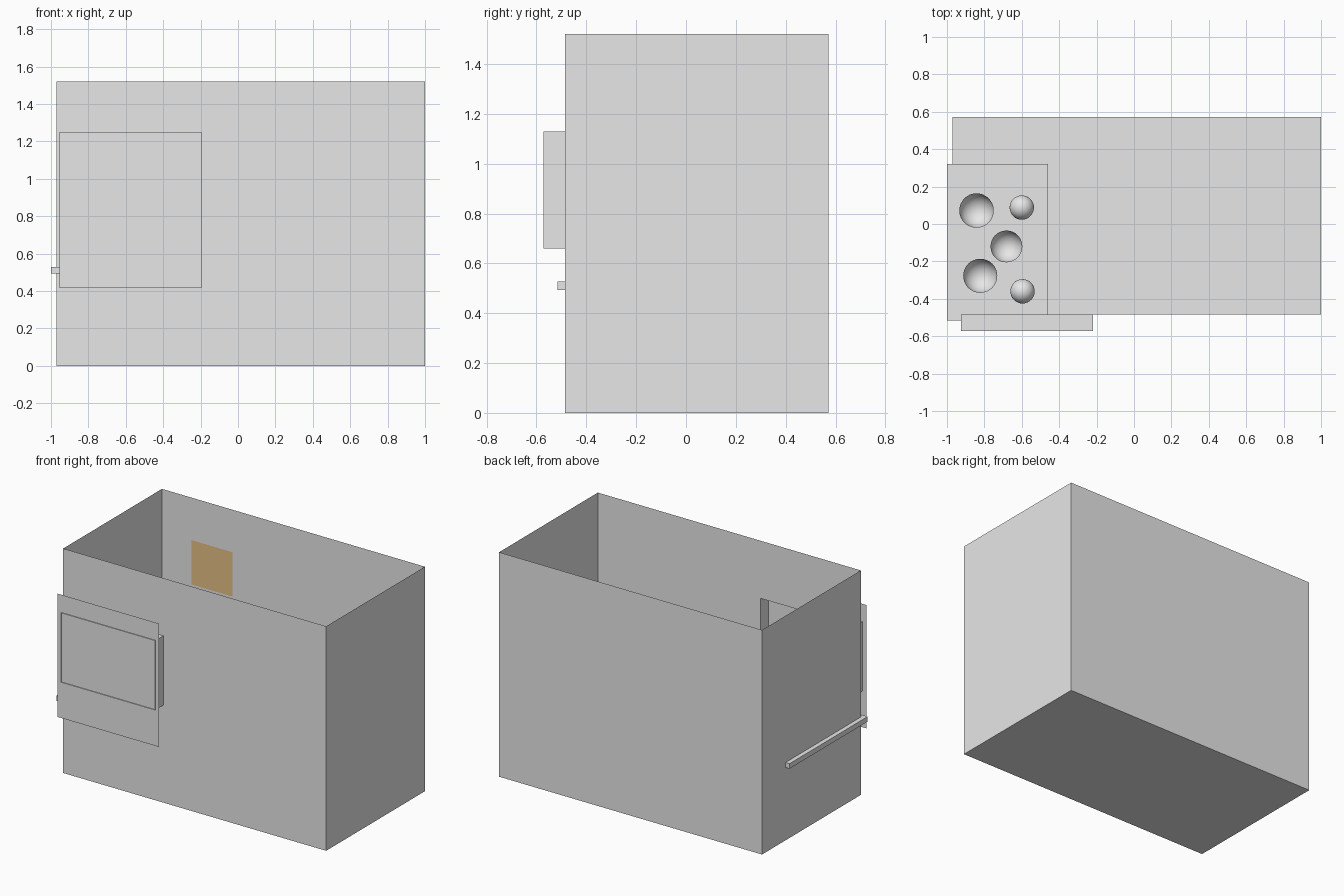
import bpy, bmesh, math

if "Cube" in bpy.data.objects:
    bpy.data.objects.remove(bpy.data.objects["Cube"])


def material(name, rgb):
    m = bpy.data.materials.new(name)
    m.diffuse_color = (*rgb, 1.0)
    m.use_nodes = True
    m.node_tree.nodes["Principled BSDF"].inputs["Base Color"].default_value = m.diffuse_color
    return m


GREY = material("plain_grey", (0.8, 0.8, 0.8))
TAN = material("warm_tan", (0.95, 0.64, 0.29))


def make(name, bm, mat, smooth=False):
    bmesh.ops.remove_doubles(bm, verts=bm.verts, dist=1e-5)
    me = bpy.data.meshes.new(name)
    bm.to_mesh(me)
    bm.free()
    me.materials.append(mat)
    for p in me.polygons:
        p.use_smooth = smooth
    ob = bpy.data.objects.new(name, me)
    bpy.context.collection.objects.link(ob)
    return ob


def quad(bm, *pts):
    bm.faces.new([bm.verts.new(p) for p in pts])


def tube(bm, x0, x1, a0, a1, b0, b1, axis):
    """Four-sided open sleeve running along y or z."""
    ring = [(x0, a0), (x1, a0), (x1, a1), (x0, a1)]
    put = (lambda p, b: (p[0], b, p[1])) if axis == "y" else (lambda p, b: (p[0], p[1], b))
    for i in range(4):
        p, q = ring[i], ring[(i + 1) % 4]
        quad(bm, put(p, b0), put(q, b0), put(q, b1), put(p, b1))


def upright_plate(name, x0, x1, z0, z1, y, mat):
    bm = bmesh.new()
    quad(bm, (x0, y, z0), (x1, y, z0), (x1, y, z1), (x0, y, z1))
    return make(name, bm, mat)


# Overall room and window extents
X0, X1, Y0, Y1, H = -0.97, 1.0, -0.485, 0.572, 1.52
WX0, WX1, WZ0, WZ1 = -0.925, -0.22, 0.66, 1.13

# Room shell: floor, three plain walls, front wall with a window opening, no roof
bm = bmesh.new()
quad(bm, (X0, Y0, 0), (X0, Y1, 0), (X1, Y1, 0), (X1, Y0, 0))
quad(bm, (X1, Y0, 0), (X1, Y1, 0), (X1, Y1, H), (X1, Y0, H))
quad(bm, (X1, Y1, 0), (X0, Y1, 0), (X0, Y1, H), (X1, Y1, H))
quad(bm, (X0, Y1, 0), (X0, Y0, 0), (X0, Y0, H), (X0, Y1, H))
xs, zs = (X0, WX0, WX1, X1), (0, WZ0, WZ1, H)
for i in range(3):
    for j in range(3):
        if (i, j) != (1, 1):
            quad(bm, (xs[i], Y0, zs[j]), (xs[i + 1], Y0, zs[j]),
                 (xs[i + 1], Y0, zs[j + 1]), (xs[i], Y0, zs[j + 1]))
make("room_shell", bm, GREY)

# Window sleeve running out from the opening, just past the cover panel
bm = bmesh.new()
tube(bm, WX0, WX1, WZ0, WZ1, Y0, -0.572, "y")
bmesh.ops.recalc_face_normals(bm, faces=bm.faces)
make("window_sleeve", bm, GREY)

# Panel outside the window, and the small picture on the back wall
upright_plate("window_panel", -0.955, -0.195, 0.415, 1.25, -0.567, GREY)
upright_plate("wall_picture", -0.745, -0.44, 0.935, 1.235, Y1 - 0.005, TAN)

# Shelf slab, poking through the left and front walls
SX0, SX1, SY0, SY1, SZ0, SZ1 = -1.0, -0.46, -0.515, 0.32, 0.493, 0.527
bm = bmesh.new()
tube(bm, SX0, SX1, SY0, SY1, SZ0, SZ1, "z")
for z in (SZ0, SZ1):
    quad(bm, (SX0, SY0, z), (SX1, SY0, z), (SX1, SY1, z), (SX0, SY1, z))
bmesh.ops.remove_doubles(bm, verts=bm.verts, dist=1e-5)
bmesh.ops.recalc_face_normals(bm, faces=bm.faces)
make("shelf", bm, GREY)

# Round items on the shelf: (x, y, radius, is_open_bowl)
items = [(-0.842, 0.072, 0.092, True), (-0.682, -0.12, 0.085, True),
         (-0.822, -0.277, 0.091, True),
         (-0.60, 0.088, 0.065, False), (-0.596, -0.36, 0.065, False)]
for n, (x, y, r, is_bowl) in enumerate(items, 1):
    bm = bmesh.new()
    bmesh.ops.create_uvsphere(bm, u_segments=32, v_segments=16, radius=r)
    if is_bowl:
        upper = [v for v in bm.verts if v.co.z > 1e-4]
        bmesh.ops.delete(bm, geom=upper, context="VERTS")
    ob = make(f"{'bowl' if is_bowl else 'ball'}_{n}", bm, GREY, smooth=True)
    ob.location = (x, y, SZ1 + r + 0.001)
